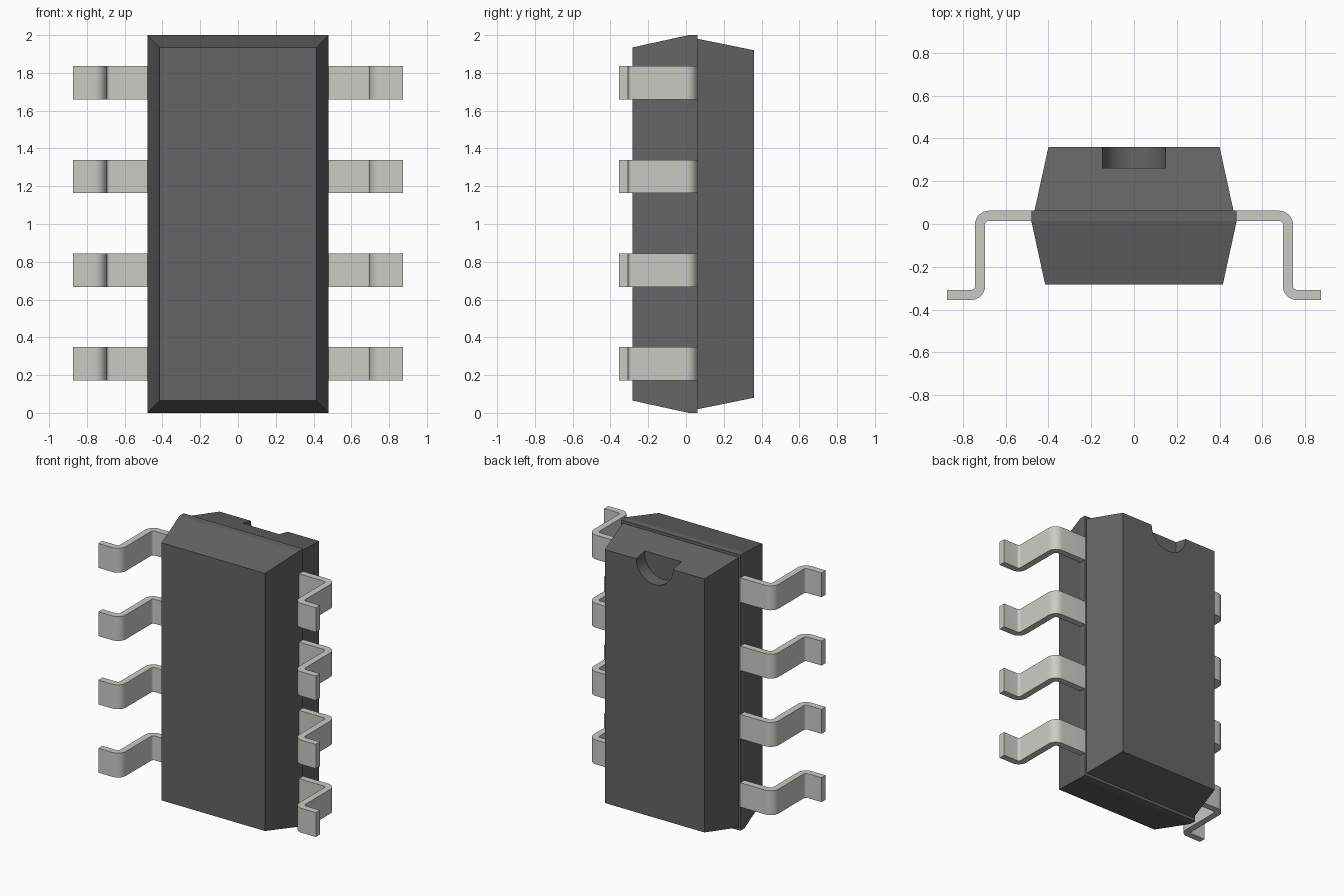
import bpy, bmesh, math
from mathutils import Vector

if "Cube" in bpy.data.objects:
    bpy.data.objects.remove(bpy.data.objects["Cube"])


def material(name, colour):
    m = bpy.data.materials.new(name)
    m.diffuse_color = (*colour, 1)
    m.use_nodes = True
    m.node_tree.nodes["Principled BSDF"].inputs["Base Color"].default_value = m.diffuse_color
    return m


def make_object(name, bm, mat=None):
    bmesh.ops.recalc_face_normals(bm, faces=bm.faces)
    mesh = bpy.data.meshes.new(name)
    bm.to_mesh(mesh)
    bm.free()
    obj = bpy.data.objects.new(name, mesh)
    bpy.context.collection.objects.link(obj)
    if mat:
        mesh.materials.append(mat)
    return obj


dark = material("dark_plastic", (0.13, 0.13, 0.13))
metal = material("lead_metal", (0.6, 0.6, 0.56))

# Moulded body: rectangular rings (y, half width, inset from each z end) skinned along y
rings = [(-0.283, 0.415, 0.065), (0.015, 0.48, 0.0), (0.062, 0.48, 0.0),
         (0.062, 0.465, 0.02), (0.36, 0.40, 0.08)]
bm = bmesh.new()
loops = []
for y, w, i in rings:
    loops.append([bm.verts.new(p) for p in
                  ((-w, y, i), (w, y, i), (w, y, 2 - i), (-w, y, 2 - i))])
for a, b in zip(loops, loops[1:]):
    for k in range(4):
        n = (k + 1) % 4
        bm.faces.new((a[k], a[n], b[n], b[k]))
bm.faces.new(loops[0])
bm.faces.new(loops[-1])
body = make_object("package_body", bm, dark)

# Half-round orientation notch at the top end of the back face
bpy.ops.mesh.primitive_cylinder_add(vertices=48, radius=0.148, depth=0.2,
                                    location=(0, 0.362, 1.92),
                                    rotation=(math.pi / 2, 0, 0))
cutter = bpy.context.object
cutter.name = "notch_cutter"
cutter.data.materials.append(dark)
cutter.hide_render = True
cutter.hide_viewport = False
cutter.display_type = 'WIRE'
cut = body.modifiers.new("notch", 'BOOLEAN')
cut.operation = 'DIFFERENCE'
cut.solver = 'EXACT'
cut.object = cutter
bpy.context.view_layer.objects.active = body
bpy.ops.object.modifier_apply(modifier=cut.name)
bpy.data.objects.remove(cutter)
bpy.ops.object.select_all(action='DESELECT')
body.select_set(True)
bpy.ops.object.shade_smooth_by_angle(angle=math.radians(10))


# Gull-wing lead: S-shaped strip in the xy plane, extruded along z
T, R_IN, R_OUT = 0.047, 0.018, 0.065


def arc(cx, cy, r, start, end, steps=8):
    return [(cx + r * math.cos(math.radians(start + (end - start) * k / steps)),
             cy + r * math.sin(math.radians(start + (end - start) * k / steps)))
            for k in range(steps + 1)]


shoulder = (0.743 - R_OUT, 0.062 - R_OUT)
heel = (0.696 + R_OUT, -0.355 + R_OUT)
profile = ([(0.478, 0.062)] + arc(*shoulder, R_OUT, 90, 0)
           + arc(*heel, R_IN, 180, 270)
           + [(0.873, -0.355 + T), (0.873, -0.355)]
           + arc(*heel, R_OUT, 270, 180)
           + arc(*shoulder, R_IN, 0, 90) + [(0.478, 0.062 - T)])

WIDTH = 0.177
for n in range(4):
    z0 = 0.26 + 0.4957 * n - WIDTH / 2
    bm = bmesh.new()
    face = bm.faces.new([bm.verts.new((x, y, z0)) for x, y in profile])
    ext = bmesh.ops.extrude_face_region(bm, geom=[face])
    top = [v for v in ext["geom"] if isinstance(v, bmesh.types.BMVert)]
    bmesh.ops.translate(bm, verts=top, vec=Vector((0, 0, WIDTH)))
    if face.is_valid and len(face.edges[0].link_faces) < 2:
        bm.faces.new([v for v in face.verts])
    # close the strip's near side if the extrusion removed it
    holes = [e for e in bm.edges if e.is_boundary]
    if holes:
        bmesh.ops.holes_fill(bm, edges=holes, sides=0)
    lead = make_object(f"lead_pair_{n + 1}", bm, metal)
    lead.modifiers.new("other_side", 'MIRROR').use_axis = (True, False, False)
    bpy.ops.object.select_all(action='DESELECT')
    lead.select_set(True)
    bpy.context.view_layer.objects.active = lead
    bpy.ops.object.shade_smooth_by_angle(angle=math.radians(35))
